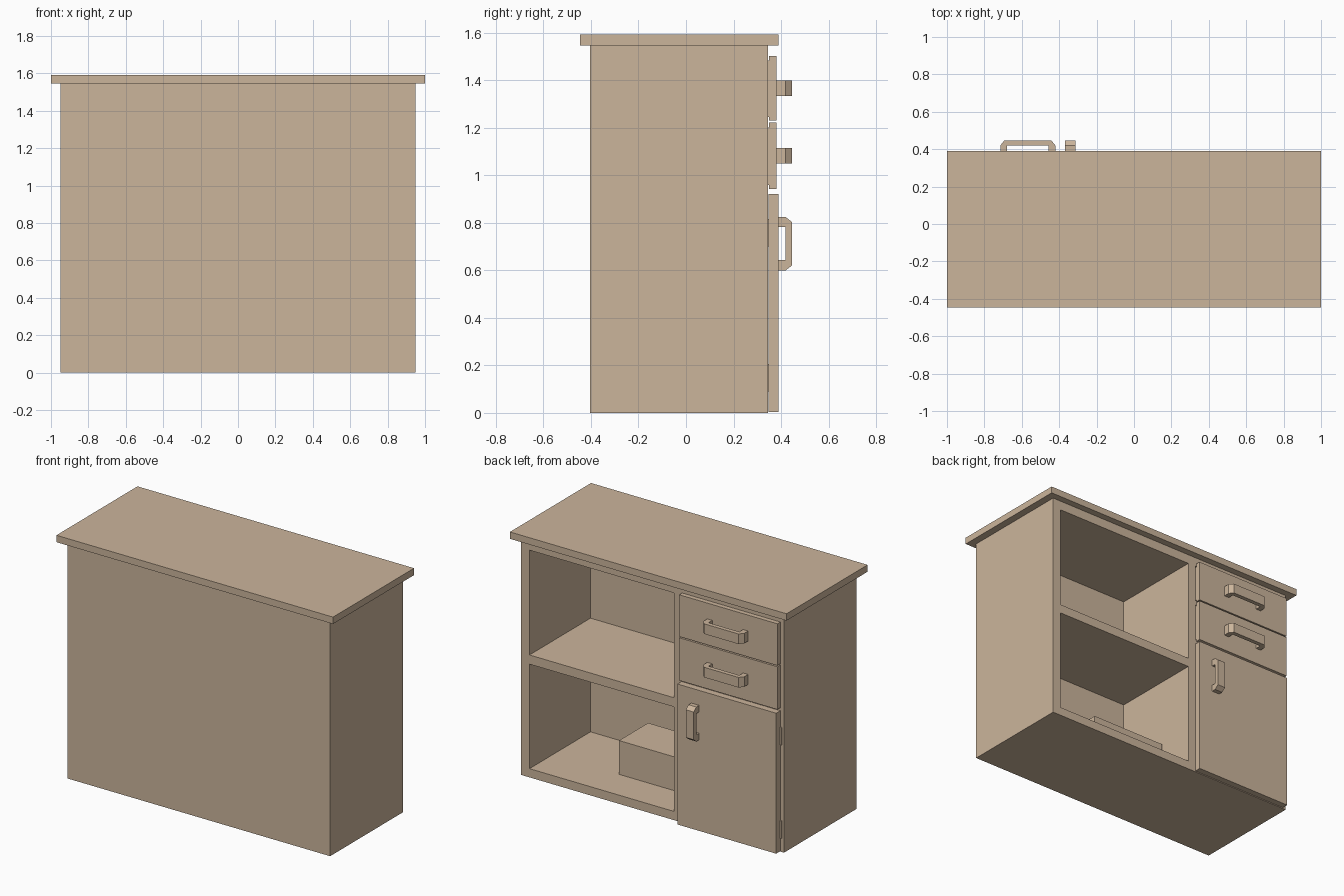
import bpy, bmesh

if "Cube" in bpy.data.objects:
    bpy.data.objects.remove(bpy.data.objects["Cube"])

wood = bpy.data.materials.new("tan wood")
wood.diffuse_color = (0.60, 0.46, 0.33, 1)
wood.use_nodes = True
wood.node_tree.nodes["Principled BSDF"].inputs["Base Color"].default_value = wood.diffuse_color


def finish(name, bm):
    bmesh.ops.recalc_face_normals(bm, faces=bm.faces)
    me = bpy.data.meshes.new(name)
    bm.to_mesh(me)
    bm.free()
    me.materials.append(wood)
    ob = bpy.data.objects.new(name, me)
    bpy.context.collection.objects.link(ob)
    return ob


def box(name, x, y, z):
    """Box from (min, max) ranges."""
    bm = bmesh.new()
    bmesh.ops.create_cube(bm, size=1)
    for v in bm.verts:
        v.co = [r[0] if c < 0 else r[1] for c, r in zip(v.co, (x, y, z))]
    return finish(name, bm)


def carve(ob, x, y, z):
    """Cut a box-shaped hollow out of an object."""
    cutter = box("cutter", x, y, z)
    mod = ob.modifiers.new("hollow", 'BOOLEAN')
    mod.operation = 'DIFFERENCE'
    mod.solver = 'EXACT'
    mod.object = cutter
    bpy.context.view_layer.objects.active = ob
    bpy.ops.object.modifier_apply(modifier=mod.name)
    bpy.data.objects.remove(cutter)


def handle(name, centre, length, leg, width, y0, y1, vertical):
    """Bracket pull: chamfered U profile extruded across its width."""
    h, cham, y_in = length / 2, 0.022, y1 - 0.028
    half = [(h - leg, y_in), (h - leg, y0), (h, y0), (h, y_in), (h - cham, y1)]
    pts = half + [(-a, y) for a, y in reversed(half)]
    cx, cz = centre

    def place(a, y, w):
        return (cx + w, y, cz + a) if vertical else (cx + a, y, cz + w)

    bm = bmesh.new()
    face = bm.faces.new([bm.verts.new(place(a, y, -width / 2)) for a, y in pts])
    ext = bmesh.ops.extrude_face_region(bm, geom=[face])
    move = (width, 0, 0) if vertical else (0, 0, width)
    bmesh.ops.translate(bm, vec=move,
                        verts=[g for g in ext["geom"] if isinstance(g, bmesh.types.BMVert)])
    return finish(name, bm)


FRONT, BACK = 0.345, -0.285
OPEN = FRONT + 0.1

# Carcass with open shelves on one side, drawer and door bays on the other
carcass = box("carcass", (-0.95, 0.95), (-0.405, FRONT), (0, 1.547))
for z in ((0.057, 0.74), (0.80, 1.485)):
    carve(carcass, (-0.155, 0.89), (BACK, OPEN), z)
for z in ((0.057, 0.90), (0.955, 1.205), (1.24, 1.49)):
    carve(carcass, (-0.89, -0.215), (BACK, OPEN), z)

# Worktop
box("worktop", (-1, 1), (-0.447, 0.39), (1.547, 1.592))

# Drawers: tray, front panel and pull
for i, z in enumerate(((1.23, 1.503), (0.943, 1.222))):
    tray = box(f"drawer_tray_{i + 1}", (-0.885, -0.22), (-0.25, 0.349),
               (z[0] + 0.016, z[1] - 0.02))
    carve(tray, (-0.865, -0.24), (-0.23, 0.335), (z[0] + 0.036, z[1] + 0.1))
    box(f"drawer_front_{i + 1}", (-0.927, -0.217), (0.349, 0.38), z)
    handle(f"drawer_handle_{i + 1}", (-0.5675, sum(z) / 2), 0.295, 0.036,
           0.066, 0.38, 0.447, False)

# Door with pull and hinges
box("door", (-0.925, -0.21), (0.347, 0.39), (0.004, 0.922))
handle("door_handle", (-0.34, 0.712), 0.225, 0.043, 0.057, 0.39, 0.447, True)
for i, z in enumerate((0.09, 0.70)):
    box(f"door_hinge_{i + 1}", (-0.936, -0.915), (0.335, 0.352), (z, z + 0.115))

# Storage box on the lower shelf
box("storage_box", (-0.14, 0.41), (-0.195, 0.106), (0.057, 0.278))
